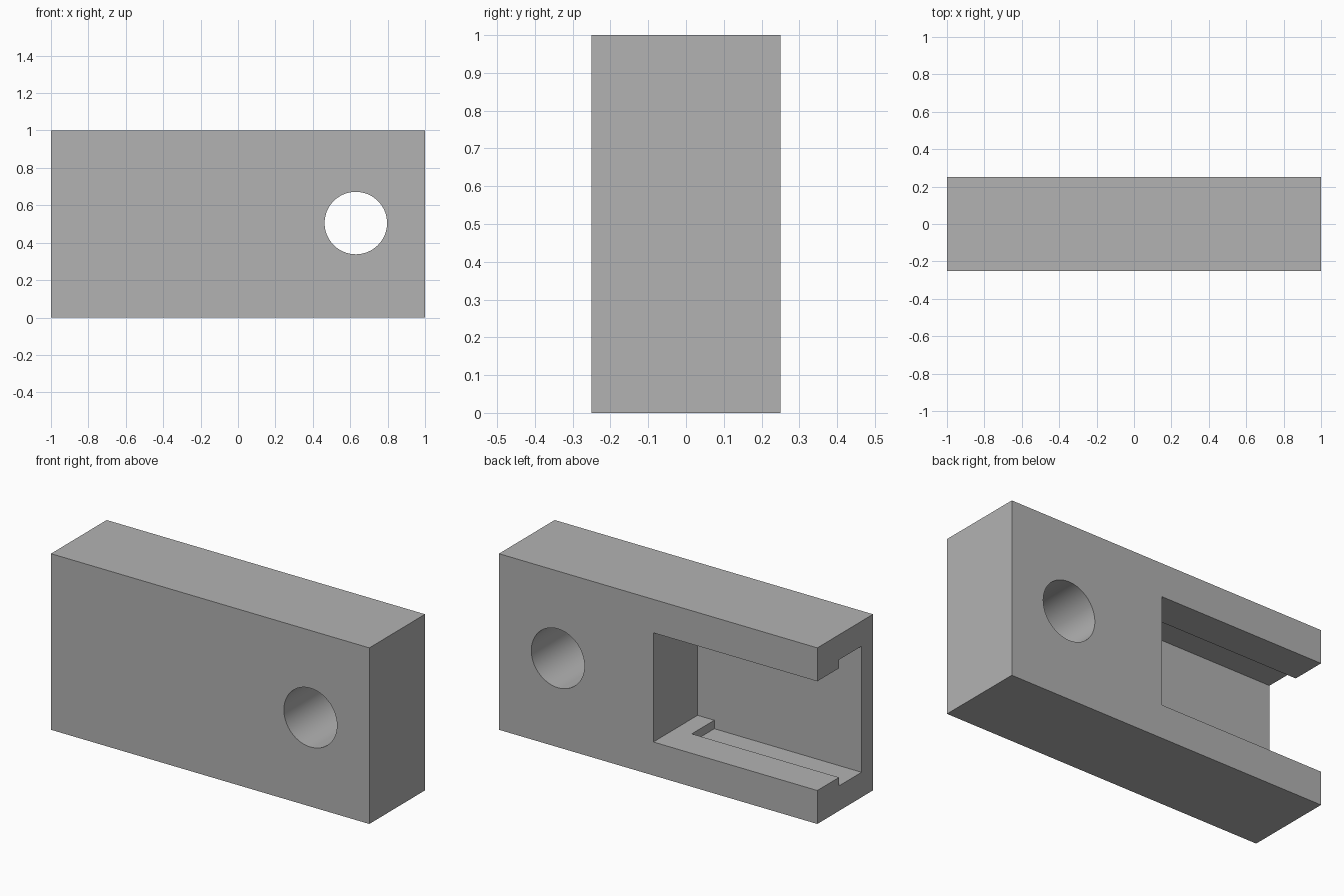
import bpy
import math

cube = bpy.data.objects.get("Cube")
if cube:
    bpy.data.objects.remove(cube, do_unlink=True)

# Material
grey = bpy.data.materials.new("plain grey")
grey.use_nodes = True
colour = (0.448, 0.448, 0.448, 1)
grey.diffuse_color = colour
grey.node_tree.nodes["Principled BSDF"].inputs["Base Color"].default_value = colour


def box(name, low, high):
    """Box between two opposite corners."""
    centre = [(a + b) / 2 for a, b in zip(low, high)]
    bpy.ops.mesh.primitive_cube_add(size=1, location=centre)
    obj = bpy.context.object
    obj.name = name
    obj.scale = [b - a for a, b in zip(low, high)]
    bpy.ops.object.transform_apply(location=True, rotation=True, scale=True)
    obj.data.materials.append(grey)
    return obj


def cut(target, cutter):
    """Subtract the cutter from the target and remove it."""
    cutter.hide_render = True
    mod = target.modifiers.new(cutter.name, "BOOLEAN")
    mod.operation = "DIFFERENCE"
    mod.solver = "EXACT"
    mod.object = cutter
    bpy.ops.object.select_all(action="DESELECT")
    bpy.context.view_layer.objects.active = target
    target.select_set(True)
    bpy.ops.object.modifier_apply(modifier=mod.name)
    bpy.data.objects.remove(cutter, do_unlink=True)


# Main block
block = box("block", (-1, -0.25, 0), (1, 0.25, 1))

# Rear pocket, open at the -x end
cut(block, box("pocket", (-1.1, -0.147, 0.19), (0.03, 0.35, 0.81)))

# Undercut grooves above and below, behind the retaining lips
cut(block, box("lower_groove", (-1.1, -0.147, 0.142), (-0.075, 0.055, 0.3)))
cut(block, box("upper_groove", (-1.1, -0.147, 0.7), (-0.075, 0.055, 0.858)))

# Round hole through the solid end
bpy.ops.mesh.primitive_cylinder_add(
    vertices=64, radius=0.167, depth=1,
    location=(0.63, 0, 0.505), rotation=(math.pi / 2, 0, 0))
hole = bpy.context.object
hole.name = "hole"
hole.data.materials.append(grey)
cut(block, hole)

bpy.ops.object.shade_smooth_by_angle(angle=math.radians(30))
